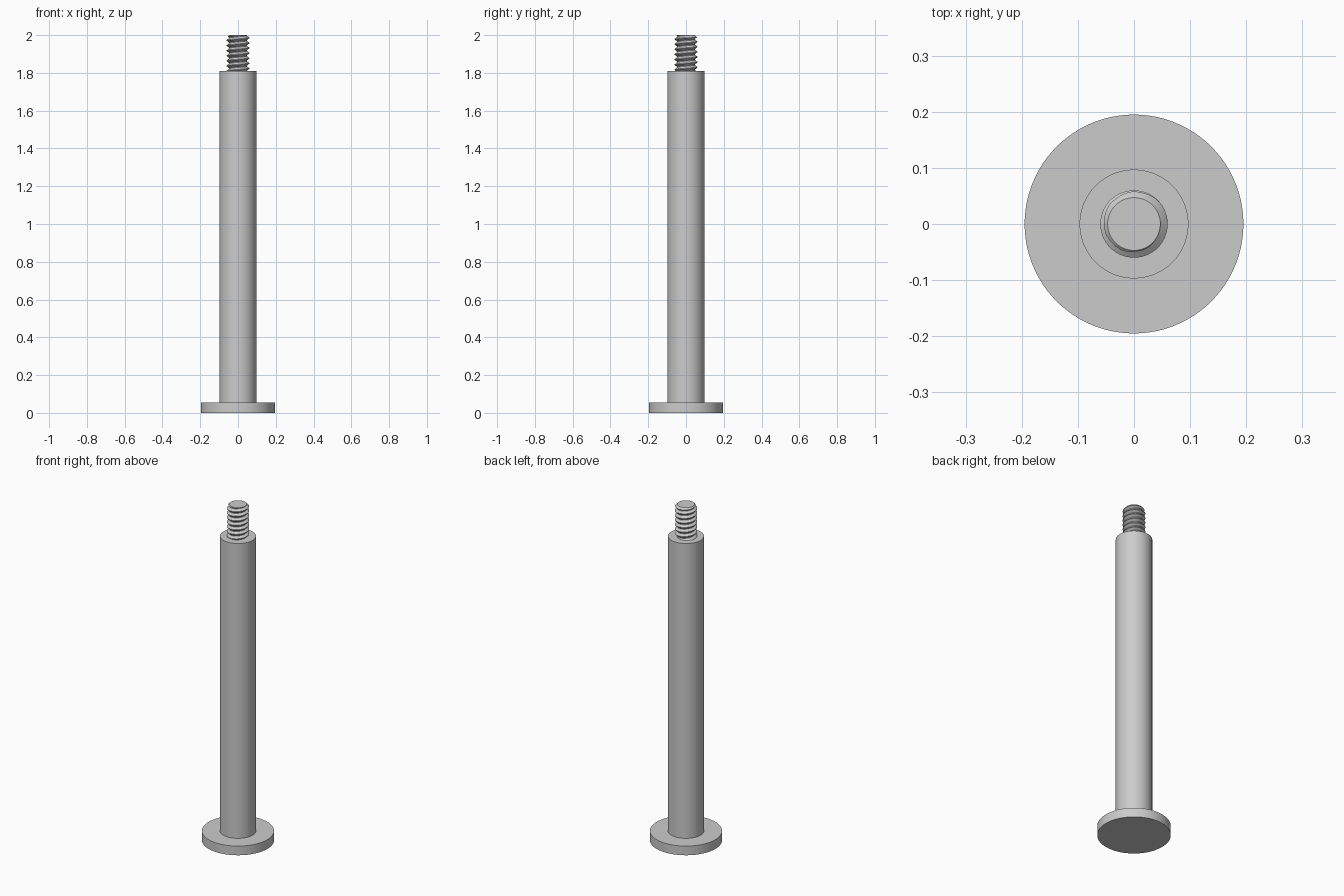
import bpy, bmesh, math

cube = bpy.data.objects.get("Cube")
if cube:
    bpy.data.objects.remove(cube, do_unlink=True)

SEGMENTS = 96
HEAD_TOP, SHOULDER, TOP = 0.055, 1.81, 2.0
CREST, ROOT, PITCH = 0.06, 0.047, 0.027
STEPS = 16

steel = bpy.data.materials.new("grey steel")
steel.use_nodes = True
grey = (0.6, 0.6, 0.6, 1)
steel.diffuse_color = grey
steel.node_tree.nodes["Principled BSDF"].inputs["Base Color"].default_value = grey


def finish(bm, name):
    bmesh.ops.recalc_face_normals(bm, faces=bm.faces)
    mesh = bpy.data.meshes.new(name)
    bm.to_mesh(mesh)
    bm.free()
    mesh.materials.append(steel)
    obj = bpy.data.objects.new(name, mesh)
    bpy.context.collection.objects.link(obj)
    bpy.ops.object.select_all(action="DESELECT")
    obj.select_set(True)
    bpy.context.view_layer.objects.active = obj
    bpy.ops.object.shade_smooth_by_angle(angle=math.radians(30))


def lathe(name, profile):
    """Closed solid of revolution from (radius, height) pairs."""
    bm = bmesh.new()
    rings = []
    for r, z in profile:
        rings.append([bm.verts.new((r * math.cos(a), r * math.sin(a), z))
                      for a in (math.tau * i / SEGMENTS for i in range(SEGMENTS))])
    for low, high in zip(rings, rings[1:]):
        for i in range(SEGMENTS):
            j = (i + 1) % SEGMENTS
            bm.faces.new((low[i], low[j], high[j], high[i]))
    bm.faces.new(rings[0][::-1])
    bm.faces.new(rings[-1])
    finish(bm, name)


def thread_radius(z, turn):
    """V-shaped ridge with flat crest and root, chamfered at the tip."""
    phase = ((z - SHOULDER) / PITCH - turn) % 1
    rise = min(1, max(0, (0.4375 - abs(phase - 0.5)) / 0.375))
    return min(ROOT + (CREST - ROOT) * rise, ROOT + TOP - z)


# Head and plain shaft
lathe("head_and_shaft", [(0.195, 0), (0.195, HEAD_TOP), (0.097, HEAD_TOP), (0.097, SHOULDER)])

# Threaded tip: a grid sheared along the helix and clipped to flat ends
bm = bmesh.new()
rows = math.ceil((TOP - SHOULDER) / PITCH + 1) * STEPS
columns = []
for i in range(SEGMENTS + 1):
    turn = i / SEGMENTS
    a = math.tau * turn
    column = []
    for k in range(rows + 1):
        z = SHOULDER + PITCH * (k / STEPS - 1 + turn)
        z = min(TOP, max(SHOULDER, z))
        r = thread_radius(z, turn)
        column.append(bm.verts.new((r * math.cos(a), r * math.sin(a), z)))
    columns.append(column)
for left, right in zip(columns, columns[1:]):
    for k in range(rows):
        bm.faces.new((left[k], right[k], right[k + 1], left[k + 1]))
bmesh.ops.remove_doubles(bm, verts=bm.verts, dist=0.00001)
bmesh.ops.holes_fill(bm, edges=[e for e in bm.edges if e.is_boundary], sides=0)
finish(bm, "threaded_tip")
